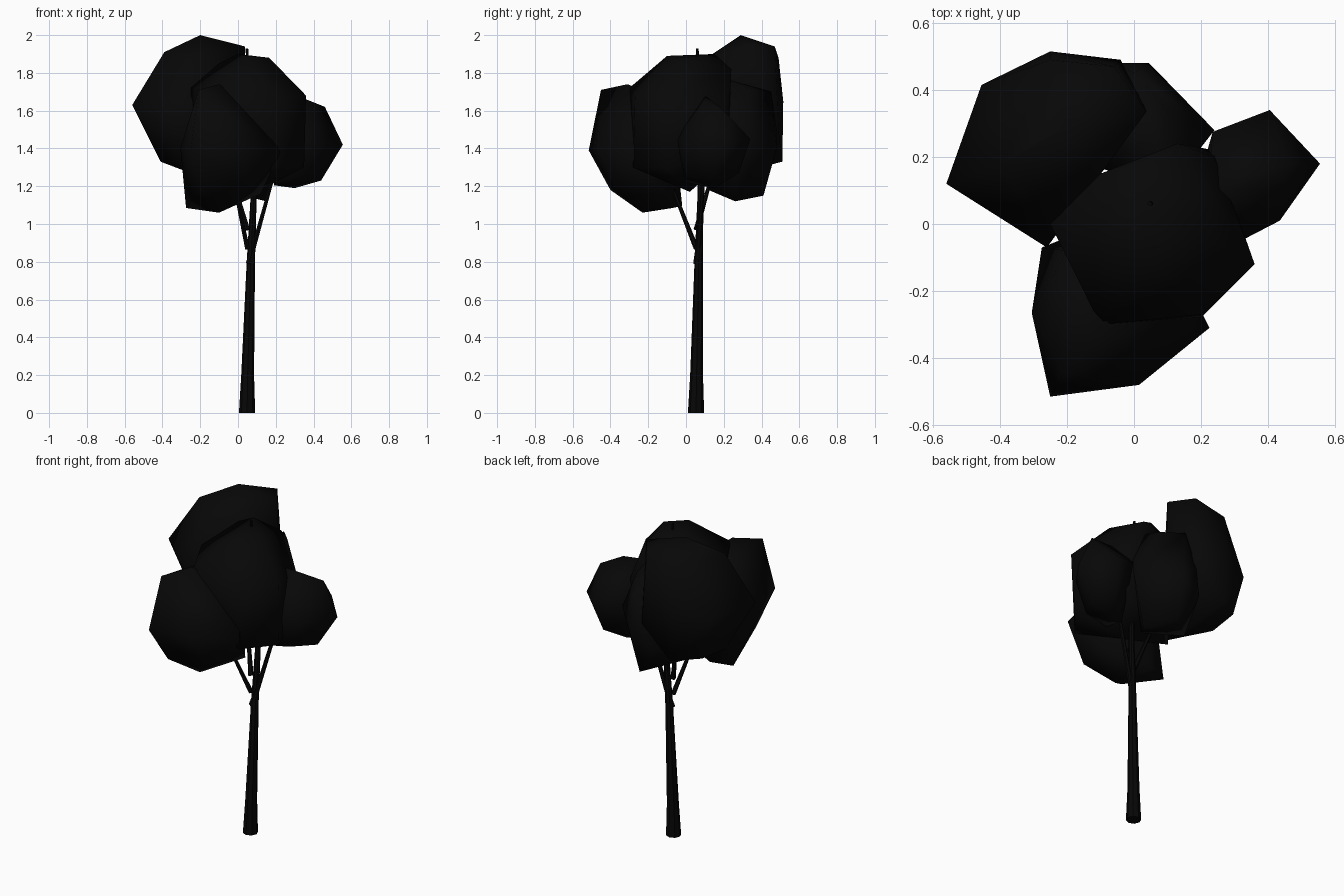
import bpy, bmesh
from mathutils import Vector


def material(name, value):
    m = bpy.data.materials.new(name)
    m.diffuse_color = (value, value, value, 1)
    return m


LEAF = material("black leaf", 0.0022)
BARK = material("black bark", 0.002)


def add_object(name, bm, mat):
    bmesh.ops.recalc_face_normals(bm, faces=bm.faces[:])
    mesh = bpy.data.meshes.new(name)
    bm.to_mesh(mesh)
    bm.free()
    mesh.materials.append(mat)
    obj = bpy.data.objects.new(name, mesh)
    bpy.context.collection.objects.link(obj)
    return obj


def tube(name, path, radii, sides, flat=False):
    """Tapered limb through the path points; flat keeps its rings level."""
    bm = bmesh.new()
    rings = []
    pts = [Vector(p) for p in path]
    for i, (p, r) in enumerate(zip(pts, radii)):
        d = pts[min(i + 1, len(pts) - 1)] - pts[max(i - 1, 0)]
        q = Vector((0, 0, 1)).rotation_difference(Vector((0, 0, 1)) if flat else d)
        ring = bmesh.ops.create_circle(bm, segments=sides, radius=r)["verts"]
        for v in ring:
            v.co = p + q @ v.co
        rings.append(ring)
    for a, b in zip(rings, rings[1:]):
        for i in range(sides):
            j = (i + 1) % sides
            bm.faces.new((a[i], a[j], b[j], b[i]))
    bm.faces.new(rings[0])
    bm.faces.new(rings[-1])
    return add_object(name, bm, BARK)


def clump(name, corners):
    """Softly shaded foliage mass stretched over a few corner points."""
    bm = bmesh.new()
    verts = [bm.verts.new(c) for c in corners]
    bmesh.ops.convex_hull(bm, input=verts)
    loose = [v for v in bm.verts if not v.link_faces]
    bmesh.ops.delete(bm, geom=loose, context='VERTS')
    for f in bm.faces:
        f.smooth = True
    return add_object(name, bm, LEAF)


# Trunk with a fine tip poking out of the crown
tube("trunk", [(0.048, 0.053, 0), (0.051, 0.056, 0.2), (0.068, 0.067, 0.8),
               (0.083, 0.077, 1.15), (0.07, 0.07, 1.5), (0.047, 0.06, 1.93)],
     [0.043, 0.034, 0.022, 0.016, 0.012, 0.007], 8, flat=True)

# Branches
tube("branch_front", [(0.05, 0.055, 0.87), (0.0, -0.04, 1.11), (-0.06, -0.15, 1.4)],
     [0.014, 0.01, 0.006], 6)
tube("branch_right", [(0.056, 0.056, 0.79), (0.083, 0.065, 0.88), (0.175, 0.09, 1.21),
                      (0.26, 0.12, 1.4)], [0.018, 0.014, 0.01, 0.006], 6)
tube("branch_back", [(0.05, 0.055, 0.97), (-0.01, 0.115, 1.18), (-0.1, 0.2, 1.5)],
     [0.015, 0.01, 0.006], 6)

# Foliage
clump("crown_centre", [
    (0.05, -0.1, 1.89), (0.165, -0.02, 1.88), (0.0, 0.15, 1.9), (0.36, -0.12, 1.68),
    (0.35, -0.1, 1.3), (0.2, -0.27, 1.67), (0.2, -0.28, 1.3), (-0.1, -0.3, 1.72),
    (-0.25, 0.0, 1.72), (-0.25, 0.0, 1.27), (0.13, 0.24, 1.82), (0.1, 0.02, 1.17),
    (0.24, 0.2, 1.6), (0.24, 0.22, 1.35), (-0.1, 0.15, 1.85)])
clump("crown_back_left", [
    (-0.56, 0.12, 1.63), (-0.455, 0.415, 1.6), (-0.25, 0.515, 1.65), (-0.2, 0.29, 2.0),
    (-0.04, 0.49, 1.5), (-0.06, 0.47, 1.94), (0.037, 0.335, 1.94), (-0.25, 0.51, 1.33),
    (-0.39, 0.18, 1.91), (-0.3, 0.24, 1.95), (-0.25, 0.49, 1.88), (-0.41, 0.2, 1.33),
    (-0.39, 0.4, 1.34), (-0.35, 0.01, 1.55), (-0.26, -0.07, 1.55), (-0.25, 0.0, 1.3),
    (-0.2, 0.2, 1.25), (-0.2, 0.08, 1.86), (0.037, 0.34, 1.7)])
clump("crown_front_left", [
    (-0.305, -0.265, 1.4), (-0.25, -0.515, 1.39), (0.015, -0.48, 1.4),
    (0.225, -0.31, 1.38), (-0.1, -0.23, 1.06), (-0.275, -0.07, 1.085),
    (-0.21, -0.45, 1.71), (-0.1, -0.31, 1.74), (0.05, -0.38, 1.2), (-0.2, -0.4, 1.18),
    (-0.15, -0.02, 1.095), (0.12, -0.1, 1.16), (0.1, -0.1, 1.6), (-0.2, -0.08, 1.65)])
clump("crown_right", [
    (0.555, 0.18, 1.42), (0.405, 0.34, 1.45), (0.435, 0.01, 1.42), (0.46, 0.18, 1.62),
    (0.36, 0.1, 1.66), (0.44, 0.15, 1.23), (0.3, 0.15, 1.19), (0.3, -0.06, 1.45),
    (0.235, 0.275, 1.5), (0.19, 0.12, 1.205), (0.35, 0.0, 1.25), (0.37, 0.28, 1.27),
    (0.22, 0.1, 1.68), (0.2, 0.0, 1.22)])
clump("crown_back", [
    (0.045, 0.48, 1.4), (0.24, 0.28, 1.45), (-0.05, 0.48, 1.5), (0.15, 0.26, 1.12),
    (0.03, 0.41, 1.15), (-0.2, 0.2, 1.22), (0.1, 0.34, 1.72), (-0.1, 0.45, 1.33),
    (0.05, 0.12, 1.18), (0.1, 0.1, 1.8), (0.0, 0.45, 1.7)])
